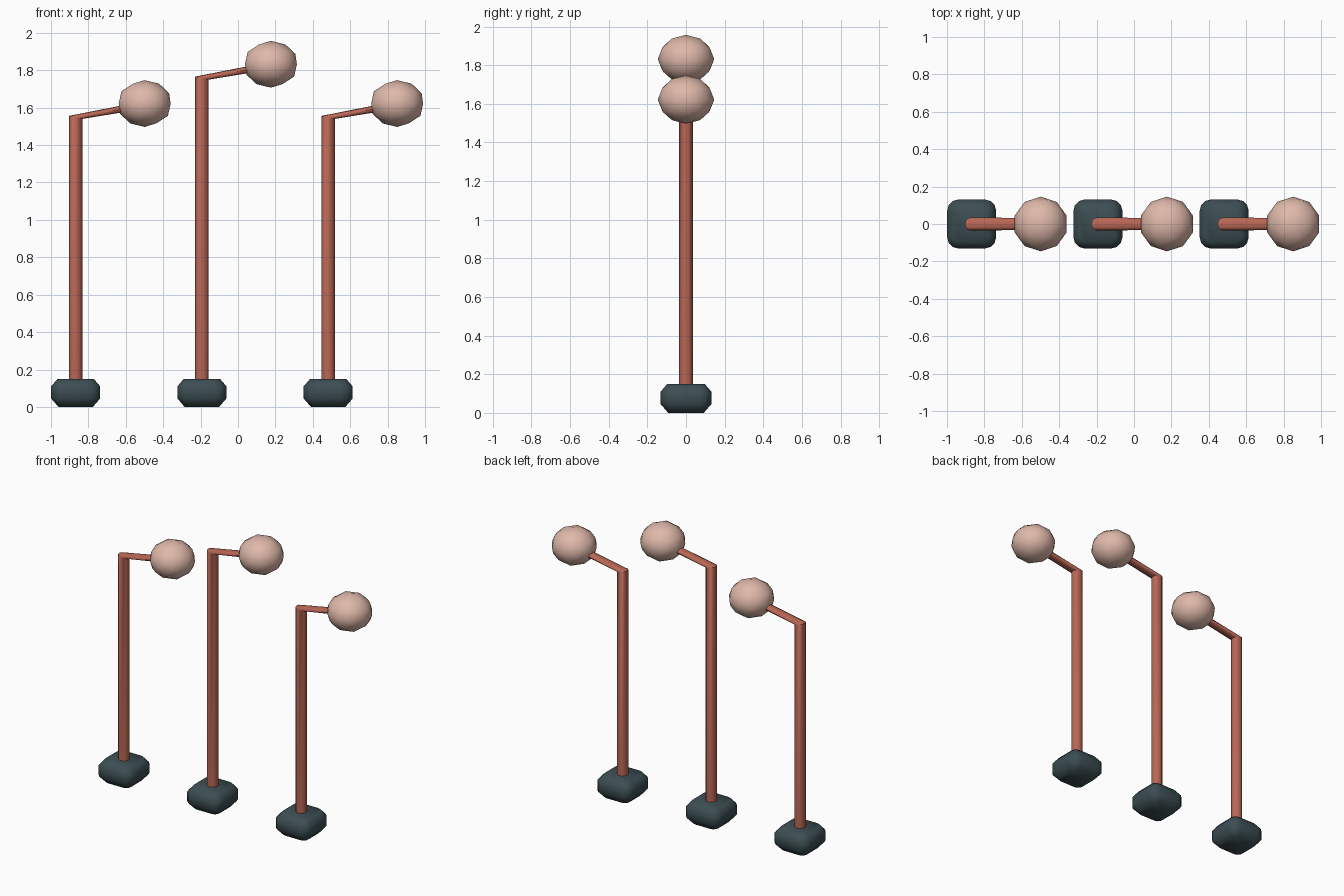
import bpy, bmesh
from math import pi, cos, sin
from mathutils import Vector

cube = bpy.data.objects.get("Cube")
if cube:
    bpy.data.objects.remove(cube)


def material(name, rgb):
    m = bpy.data.materials.new(name)
    m.use_nodes = True
    m.diffuse_color = (*rgb, 1)
    m.node_tree.nodes["Principled BSDF"].inputs["Base Color"].default_value = (*rgb, 1)
    return m


SLATE = material("dark slate", (0.045, 0.075, 0.085))
CLAY = material("terracotta", (0.48, 0.135, 0.09))
BLUSH = material("pale blush", (0.74, 0.48, 0.40))


def finish(name, bm, mat, location, angle):
    bmesh.ops.recalc_face_normals(bm, faces=bm.faces)
    mesh = bpy.data.meshes.new(name)
    bm.to_mesh(mesh)
    bm.free()
    mesh.materials.append(mat)
    ob = bpy.data.objects.new(name, mesh)
    bpy.context.collection.objects.link(ob)
    ob.location = location
    bpy.ops.object.select_all(action='DESELECT')
    ob.select_set(True)
    bpy.context.view_layer.objects.active = ob
    bpy.ops.object.shade_smooth_by_angle(angle=angle)
    return ob


def loft(rings):
    """Skin a list of equal-length point rings and cap both ends."""
    bm = bmesh.new()
    loops = [[bm.verts.new(p) for p in ring] for ring in rings]
    for a, b in zip(loops, loops[1:]):
        for i in range(len(a)):
            j = (i + 1) % len(a)
            bm.faces.new((a[i], a[j], b[j], b[i]))
    bm.faces.new(loops[0])
    bm.faces.new(loops[-1])
    return bm


def rounded_square(half, radius, z, steps=3):
    pts = []
    for corner in range(4):
        mid = pi / 4 + corner * pi / 2
        cx = (half - radius) * (1 if cos(mid) > 0 else -1)
        cy = (half - radius) * (1 if sin(mid) > 0 else -1)
        for s in range(steps + 1):
            a = corner * pi / 2 + s * pi / 2 / steps
            pts.append((cx + radius * cos(a), cy + radius * sin(a), z))
    return pts


def ring(center, u, v, sides=12):
    c, u, v = Vector(center), Vector(u), Vector(v)
    return [c + u * cos(2 * pi * i / sides) + v * sin(2 * pi * i / sides)
            for i in range(sides)]


def lamp(prefix, x, top):
    # Chunky bevelled foot
    base = loft([rounded_square(0.092, 0.035, 0),
                 rounded_square(0.131, 0.06, 0.045),
                 rounded_square(0.131, 0.06, 0.11),
                 rounded_square(0.097, 0.035, 0.15)])
    finish(prefix + "_base", base, SLATE, (x, 0, 0), 0.9)

    # Post bending into a flattened arm
    r = 0.036
    post = loft([ring((0, 0, 0.13), (r, 0, 0), (0, r, 0)),
                 ring((0, 0, top - 0.007), (r, 0, -0.008), (0, r, 0)),
                 ring((0.37, 0, top + 0.06), (0.004, 0, -0.02), (0, 0.03, 0))])
    finish(prefix + "_post_and_arm", post, CLAY, (x, 0, 0), 0.7)

    # Faceted, slightly squashed globe
    globe = bmesh.new()
    bmesh.ops.create_icosphere(globe, subdivisions=2, radius=1)
    bmesh.ops.scale(globe, vec=(0.146, 0.146, 0.125), verts=globe.verts)
    finish(prefix + "_globe", globe, BLUSH, (x + 0.369, 0, top + 0.067), 0.9)


lamp("right", -0.868, 1.555)
lamp("middle", -0.193, 1.765)
lamp("left", 0.482, 1.555)
